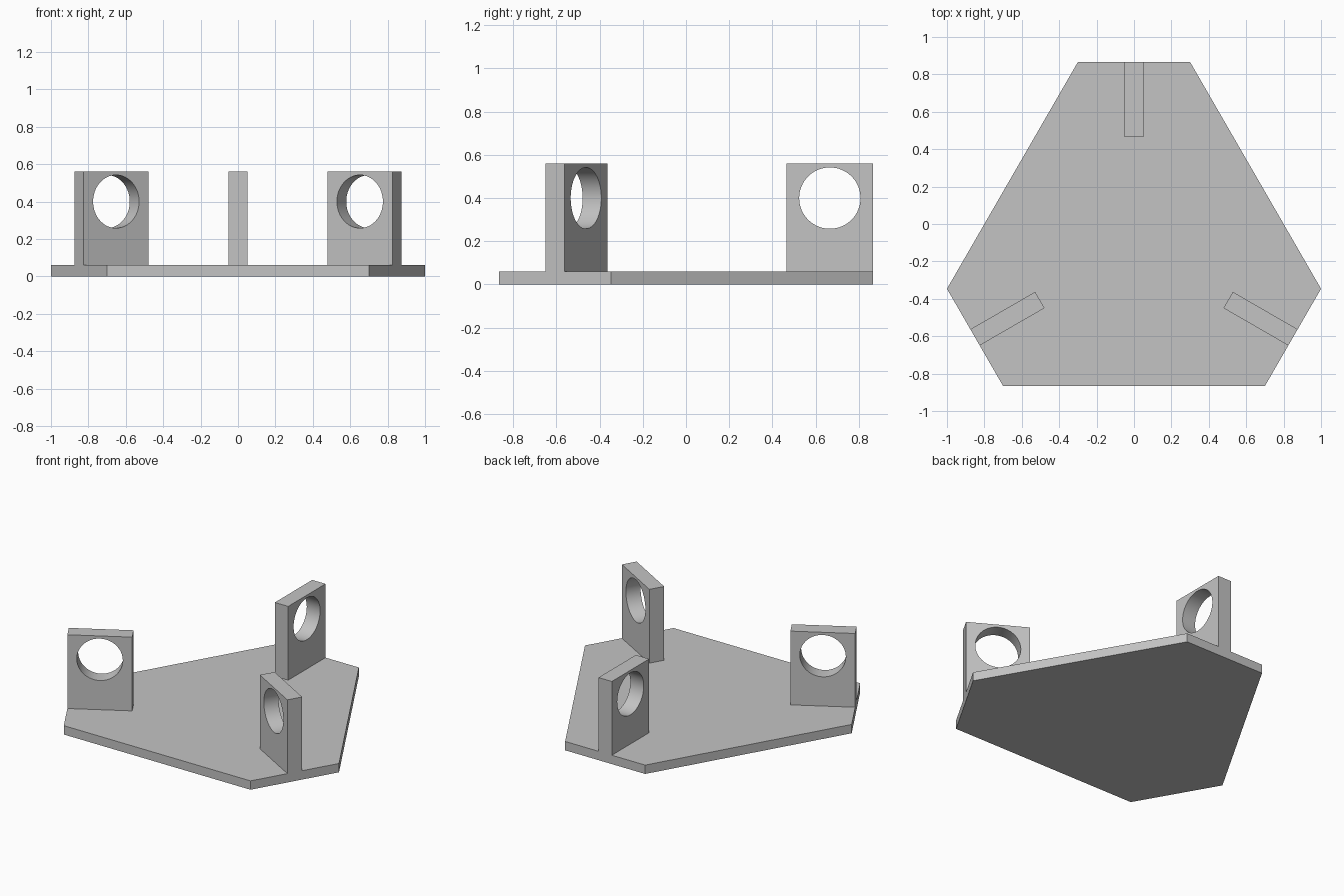
import bpy, bmesh
from math import pi, sin, cos, sqrt, radians
from mathutils import Matrix, Vector

if "Cube" in bpy.data.objects:
    bpy.data.objects.remove(bpy.data.objects["Cube"], do_unlink=True)

SHORT, LONG = 0.6, 1.4                      # alternating plate edges
PLATE_H = 0.06
LUG_W, LUG_T, LUG_H = 0.4, 0.1, 0.5         # length, thickness, height
HOLE_R, HOLE_Z = 0.142, 0.40
REACH = (SHORT + 2 * LONG) / (2 * sqrt(3))  # centre to a short edge
CENTRE = Vector((0, (SHORT + LONG) * sqrt(3) / 4 - REACH, 0))

grey = bpy.data.materials.new("plain grey")
grey.use_nodes = True
colour = (0.55, 0.55, 0.55, 1)
grey.diffuse_color = colour
grey.node_tree.nodes["Principled BSDF"].inputs["Base Color"].default_value = colour


def make_object(name, bm):
    bmesh.ops.recalc_face_normals(bm, faces=bm.faces[:])
    mesh = bpy.data.meshes.new(name)
    bm.to_mesh(mesh)
    bm.free()
    mesh.materials.append(grey)
    obj = bpy.data.objects.new(name, mesh)
    bpy.context.collection.objects.link(obj)
    return obj


# Base plate: three short edges, each turned a third of a circle
bm = bmesh.new()
corners = []
for i in range(3):
    turn = Matrix.Rotation(i * 2 * pi / 3, 4, "Z")
    for x in (SHORT / 2, -SHORT / 2):
        corners.append(bm.verts.new(CENTRE + turn @ Vector((x, REACH, 0))))
bottom = bm.faces.new(corners)
top = bmesh.ops.extrude_face_region(bm, geom=[bottom], use_keep_orig=True)
bmesh.ops.translate(bm, vec=(0, 0, PLATE_H),
                    verts=[v for v in top["geom"] if isinstance(v, bmesh.types.BMVert)])
make_object("base_plate", bm)


# Upright lug with a round bore, standing on the middle of a short edge
def make_lug(name, angle):
    mid_y = REACH - LUG_W / 2
    bm = bmesh.new()
    bmesh.ops.create_cube(bm, size=1, matrix=Matrix.Translation((0, mid_y, PLATE_H + LUG_H / 2))
                          @ Matrix.Diagonal((LUG_T, LUG_W, LUG_H, 1)))
    lug = make_object(name, bm)

    bm = bmesh.new()
    bmesh.ops.create_cone(bm, cap_ends=True, segments=64, radius1=HOLE_R, radius2=HOLE_R,
                          depth=LUG_T * 3, matrix=Matrix.Translation((0, mid_y, HOLE_Z))
                          @ Matrix.Rotation(pi / 2, 4, "Y"))
    cutter = make_object("bore_cutter", bm)
    cutter.hide_render = True

    cut = lug.modifiers.new("bore", "BOOLEAN")
    cut.operation = "DIFFERENCE"
    cut.solver = "EXACT"
    cut.object = cutter
    bpy.ops.object.select_all(action="DESELECT")
    lug.select_set(True)
    bpy.context.view_layer.objects.active = lug
    bpy.ops.object.modifier_apply(modifier=cut.name)
    bpy.data.objects.remove(cutter, do_unlink=True)
    bpy.ops.object.shade_smooth_by_angle(angle=radians(30))

    lug.location = CENTRE
    lug.rotation_euler.z = angle


for i, name in enumerate(("back_lug", "front_right_lug", "front_left_lug")):
    make_lug(name, i * 2 * pi / 3)
